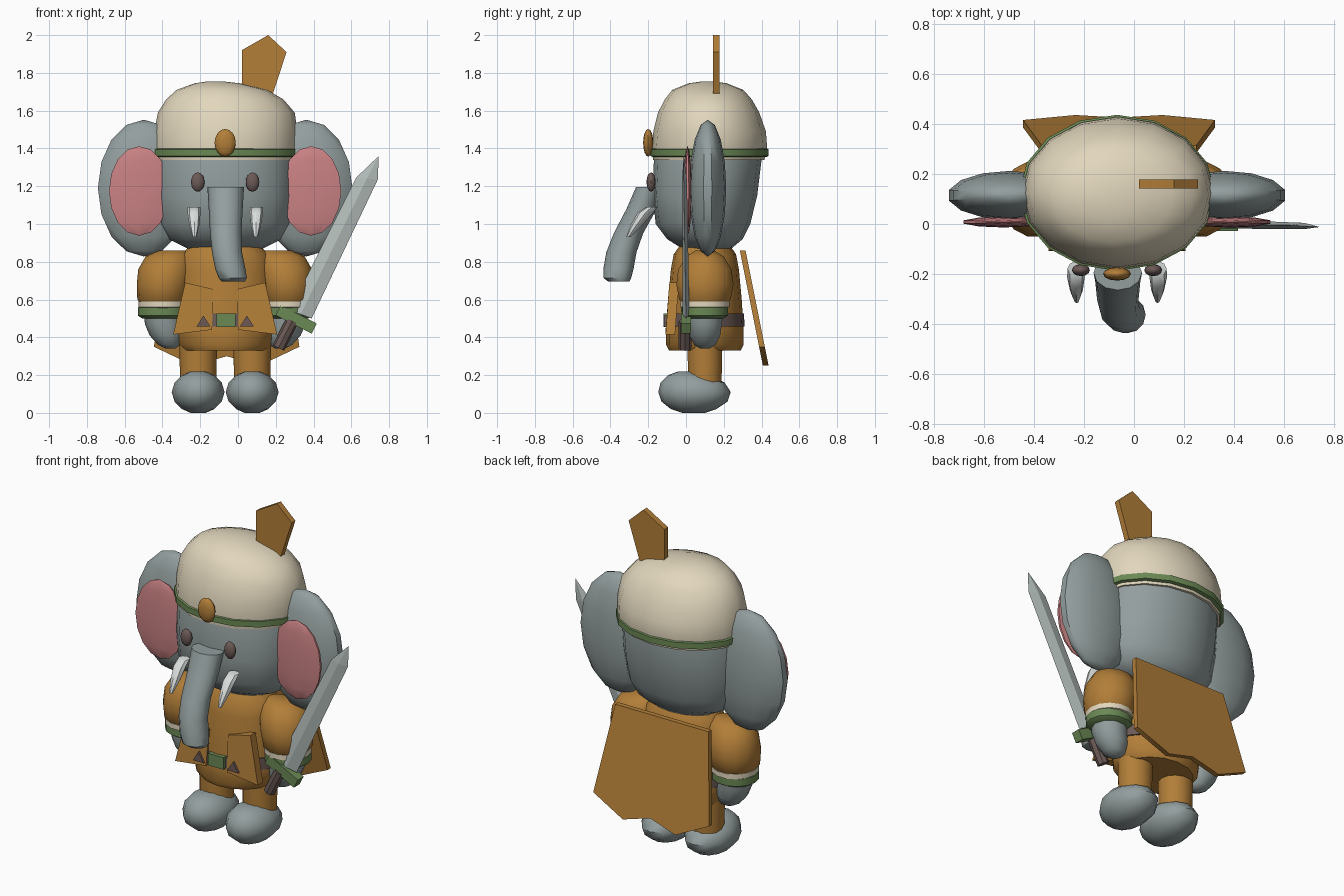
import bpy, bmesh, math
from mathutils import Matrix, Vector

CX, CY = -0.068, 0.1   # body centre line


def material(name, r, g, b):
    lin = [((c / 255 + 0.055) / 1.055) ** 2.4 for c in (r, g, b)]
    m = bpy.data.materials.new(name)
    m.diffuse_color = (*lin, 1)
    return m


GREY = material("skin grey", 147, 158, 158)
TAN = material("leather tan", 178, 126, 56)
CREAM = material("cream", 226, 215, 189)
PINK = material("ear pink", 202, 130, 132)
GREEN = material("trim green", 106, 136, 84)
DARK = material("dark brown", 108, 90, 86)
STEEL = material("blade steel", 180, 190, 187)
IVORY = material("tusk ivory", 216, 222, 220)


def finish(name, bm, mat):
    bmesh.ops.recalc_face_normals(bm, faces=bm.faces)
    me = bpy.data.meshes.new(name)
    bm.to_mesh(me)
    bm.free()
    me.materials.append(mat)
    ob = bpy.data.objects.new(name, me)
    bpy.context.collection.objects.link(ob)
    return ob


def loft(name, mat, rings, n=14):
    """Skin of stacked horizontal ellipses: (z, cx, cy, rx, ry)."""
    bm = bmesh.new()
    loops = []
    for z, cx, cy, rx, ry in rings:
        loops.append([bm.verts.new((cx + rx * math.cos(2 * math.pi * i / n),
                                    cy + ry * math.sin(2 * math.pi * i / n), z)) for i in range(n)])
    for a, b in zip(loops, loops[1:]):
        for i in range(n):
            j = (i + 1) % n
            bm.faces.new((a[i], a[j], b[j], b[i]))
    bm.faces.new(loops[0])
    bm.faces.new(loops[-1])
    return finish(name, bm, mat)


def ball(name, mat, centre, radii, seg=12, rings=8):
    bm = bmesh.new()
    bmesh.ops.create_uvsphere(bm, u_segments=seg, v_segments=rings, radius=1)
    bmesh.ops.transform(bm, verts=bm.verts,
                        matrix=Matrix.Translation(centre) @ Matrix.Diagonal((*radii, 1)))
    return finish(name, bm, mat)


def slab(name, mat, pts, depth):
    """Flat outline thickened along y."""
    bm = bmesh.new()
    face = bm.faces.new([bm.verts.new(p) for p in pts])
    ext = bmesh.ops.extrude_face_region(bm, geom=[face], use_keep_orig=True)
    bmesh.ops.translate(bm, vec=(0, depth, 0),
                        verts=[v for v in ext["geom"] if isinstance(v, bmesh.types.BMVert)])
    return finish(name, bm, mat)


# Head, helmet and headband
loft("head", GREY, [
    (0.87, CX, 0.11, 0.20, 0.13), (0.92, CX, 0.10, 0.30, 0.20), (1.0, CX, 0.09, 0.35, 0.25),
    (1.15, CX, 0.10, 0.365, 0.277), (1.34, CX, 0.115, 0.365, 0.285), (1.42, CX, 0.12, 0.34, 0.27)], 16)
loft("helmet", CREAM, [
    (1.34, CX, 0.12, 0.372, 0.295), (1.40, -0.065, 0.125, 0.385, 0.305), (1.49, -0.064, 0.125, 0.38, 0.298),
    (1.59, -0.062, 0.12, 0.362, 0.268), (1.66, -0.07, 0.118, 0.31, 0.23),
    (1.71, -0.085, 0.116, 0.24, 0.188), (1.745, -0.11, 0.115, 0.12, 0.10), (1.755, -0.12, 0.115, 0.04, 0.03)], 16)
loft("headband", GREEN, [
    (1.355, CX, 0.125, 0.375, 0.30), (1.36, CX, 0.125, 0.392, 0.313),
    (1.395, CX, 0.125, 0.392, 0.313), (1.402, CX, 0.125, 0.375, 0.30)], 16)
ball("helmet_badge", TAN, (CX, -0.2, 1.43), (0.056, 0.027, 0.073))
slab("helmet_crest", TAN, [(x, 0.143, z) for x, z in
     [(0.02, 1.92), (0.16, 2.0), (0.257, 1.91), (0.185, 1.69), (0.02, 1.69)]], 0.035)

# Trunk
loft("trunk", GREY, [
    (1.195, -0.065, -0.195, 0.097, 0.07), (1.08, -0.065, -0.235, 0.09, 0.08),
    (0.95, -0.065, -0.305, 0.083, 0.078), (0.85, -0.058, -0.342, 0.08, 0.08),
    (0.76, -0.04, -0.358, 0.08, 0.08), (0.715, -0.028, -0.364, 0.075, 0.074),
    (0.695, -0.025, -0.355, 0.062, 0.056)], 12)

# Torso, belt and buckle
loft("tunic", TAN, [
    (0.33, CX, CY, 0.22, 0.19), (0.36, CX, CY, 0.25, 0.205), (0.44, CX, CY, 0.265, 0.205),
    (0.60, CX, CY, 0.26, 0.195), (0.76, CX, CY, 0.25, 0.18),
    (0.84, CX, CY, 0.23, 0.165), (0.89, CX, CY, 0.18, 0.13)], 16)
loft("belt", DARK, [
    (0.455, CX, CY, 0.255, 0.19), (0.457, CX, CY, 0.272, 0.21),
    (0.525, CX, CY, 0.272, 0.207), (0.527, CX, CY, 0.255, 0.19)], 16)
slab("belt_buckle", GREEN, [(x, -0.12, z) for x, z in
     [(-0.115, 0.455), (-0.012, 0.455), (-0.012, 0.527), (-0.115, 0.527)]], 0.03)

# Cape hanging off the back, with a notched hem
cape = [(0.31, 0.86), (0.385, 0.35), (0.175, 0.25), (0, 0.30), (-0.175, 0.25), (-0.385, 0.35), (-0.31, 0.86)]
slab("cape", TAN, [(-0.06 + x, 0.285 + 0.2 * (0.86 - z), z) for x, z in cape], 0.03)

# Paired parts
for side, s in (("left", 1), ("right", -1)):
    def X(d):
        return CX + s * d

    ball(side + "_ear", GREY, (X(0.43), 0.115, 1.19), (0.25, 0.098, 0.362), 14, 8)
    ball(side + "_inner_ear", PINK, (X(0.455), 0.008, 1.175), (0.168, 0.022, 0.237), 10, 8)
    ball(side + "_eye", DARK, (X(0.145), -0.185, 1.222), (0.036, 0.024, 0.051))
    loft(side + "_tusk", IVORY, [
        (1.09, X(0.165), -0.18, 0.034, 0.03), (1.06, X(0.165), -0.215, 0.035, 0.042),
        (0.99, X(0.163), -0.265, 0.026, 0.03), (0.93, X(0.162), -0.305, 0.010, 0.012)], 8)
    # Sleeve, cuffs and hand
    loft(side + "_sleeve", TAN, [
        (0.86, X(0.28), CY, 0.07, 0.05), (0.83, X(0.30), CY, 0.12, 0.10), (0.76, X(0.315), CY, 0.145, 0.145),
        (0.68, X(0.325), CY, 0.143, 0.155), (0.60, X(0.33), CY, 0.135, 0.14), (0.57, X(0.33), CY, 0.11, 0.11)])
    loft(side + "_cream_cuff", CREAM, [
        (0.595, X(0.33), CY, 0.11, 0.11), (0.59, X(0.33), CY, 0.13, 0.133),
        (0.56, X(0.33), CY, 0.13, 0.133), (0.55, X(0.33), CY, 0.11, 0.11)])
    loft(side + "_green_cuff", GREEN, [
        (0.57, X(0.33), CY, 0.11, 0.10), (0.558, X(0.33), CY, 0.132, 0.125),
        (0.515, X(0.33), CY, 0.132, 0.125), (0.50, X(0.33), CY, 0.11, 0.10)])
    loft(side + "_hand", GREY, [
        (0.53, X(0.33), CY, 0.10, 0.10), (0.47, X(0.325), CY, 0.10, 0.095), (0.41, X(0.31), CY, 0.09, 0.085),
        (0.36, X(0.295), CY, 0.06, 0.06), (0.34, X(0.29), CY, 0.025, 0.025)], 10)
    # Leg and foot
    loft(side + "_leg", TAN, [
        (0.14, X(0.143), CY, 0.095, 0.09), (0.36, X(0.143), CY, 0.10, 0.095)])
    loft(side + "_foot", GREY, [
        (0.0, X(0.143), 0.04, 0.04, 0.06), (0.02, X(0.143), 0.04, 0.085, 0.12),
        (0.06, X(0.143), 0.045, 0.125, 0.175), (0.11, X(0.143), 0.045, 0.14, 0.192),
        (0.16, X(0.143), 0.035, 0.125, 0.17), (0.20, X(0.143), 0.015, 0.085, 0.11),
        (0.218, X(0.143), 0.005, 0.04, 0.05)], 12)
    # Front flap with a small pointed stud
    slab(side + "_tunic_flap", TAN, [(X(d), y, z) for d, y, z in
         [(0.212, -0.088, 0.69), (0.062, -0.088, 0.655), (0.07, -0.108, 0.44), (0.275, -0.108, 0.415)]], 0.05)
    slab(side + "_belt_stud", DARK, [(X(d), -0.117, z) for d, z in
         [(0.078, 0.457), (0.152, 0.457), (0.115, 0.515)]], 0.03)

# Sword: ridged blade, guard and grip
bm = bmesh.new()
edge = [bm.verts.new((x, y, z)) for x, y, z in
        [(0.275, 0.0, 0.545), (0.625, -0.005, 1.245), (0.745, -0.012, 1.36),
         (0.74, -0.012, 1.235), (0.39, 0.0, 0.50)]]
base, point = Vector((0.332, 0, 0.522)), Vector((0.682, -0.008, 1.24))
for dy in (-0.018, 0.018):
    b = bm.verts.new(base + Vector((0, dy, 0)))
    p = bm.verts.new(point + Vector((0, dy * 0.7, 0)))
    for f in ((edge[0], edge[1], p, b), (edge[1], edge[2], p),
              (edge[2], edge[3], p), (edge[3], edge[4], b, p)):
        if len(f) == 4 and f[2] is b:
            f = (edge[3], edge[4], b, p)
        bm.faces.new(f)
bmesh.ops.holes_fill(bm, edges=[e for e in bm.edges if e.is_boundary])
finish("sword_blade", bm, STEEL)

tilt = Matrix.Rotation(math.radians(27), 4, 'Y')
bm = bmesh.new()
bmesh.ops.create_cube(bm, size=1, matrix=Matrix.Translation((0.308, 0.0, 0.495)) @ tilt
                      @ Matrix.Diagonal((0.215, 0.055, 0.06, 1)))
finish("sword_guard", bm, GREEN)
bm = bmesh.new()
bmesh.ops.create_cone(bm, cap_ends=True, segments=8, radius1=0.034, radius2=0.034, depth=0.16,
                      matrix=Matrix.Translation((0.25, -0.005, 0.415)) @ tilt)
finish("sword_grip", bm, DARK)

# Smooth shading with crisp hard edges
for ob in bpy.context.collection.objects:
    ob.select_set(True)
    bpy.context.view_layer.objects.active = ob
bpy.ops.object.shade_smooth_by_angle(angle=math.radians(42))
bpy.data.objects["sword_blade"].data.shade_flat()
